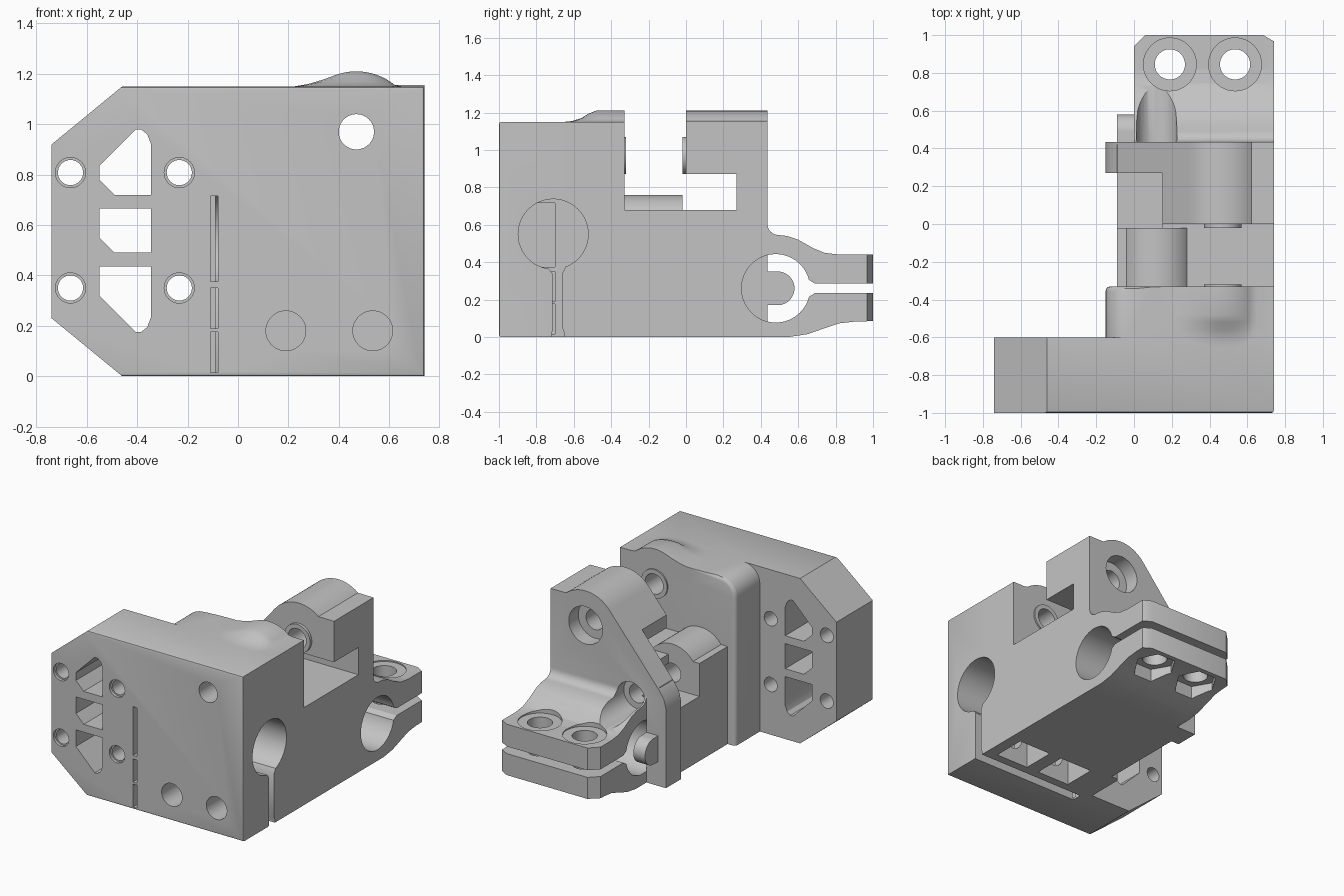
import bpy, bmesh
from math import cos, sin, radians, pi

old = bpy.data.objects.get("Cube")
if old:
    bpy.data.objects.remove(old, do_unlink=True)

grey = bpy.data.materials.new("plain grey")
grey.use_nodes = True
TONE = (0.55, 0.55, 0.55, 1)
grey.diffuse_color = TONE
grey.node_tree.nodes["Principled BSDF"].inputs["Base Color"].default_value = TONE


def place(axis, p, d):
    """Profile point p at depth d along the axis."""
    a, b = p
    return {"X": (d, a, b), "Y": (a, d, b), "Z": (a, b, d)}[axis]


def loft(name, rings):
    bm = bmesh.new()
    rows = [[bm.verts.new(c) for c in ring] for ring in rings]
    n = len(rows[0])
    for r, s in zip(rows, rows[1:]):
        for i in range(n):
            j = (i + 1) % n
            bm.faces.new((r[i], r[j], s[j], s[i]))
    bm.faces.new(rows[0][::-1])
    bm.faces.new(rows[-1])
    bmesh.ops.recalc_face_normals(bm, faces=bm.faces[:])
    me = bpy.data.meshes.new(name)
    bm.to_mesh(me)
    bm.free()
    me.materials.append(grey)
    ob = bpy.data.objects.new(name, me)
    bpy.context.collection.objects.link(ob)
    return ob


def prism(name, axis, pts, lo, hi):
    return loft(name, [[place(axis, p, d) for p in pts] for d in (lo, hi)])


def box(name, x, y, z):
    return prism(name, "Z", [(x[0], y[0]), (x[1], y[0]), (x[1], y[1]), (x[0], y[1])], *z)


def arc(c, r, a0, a1, n=16):
    return [(c[0] + r * cos(radians(a0 + (a1 - a0) * i / n)),
             c[1] + r * sin(radians(a0 + (a1 - a0) * i / n))) for i in range(n + 1)]


def rod(name, axis, c, r, lo, hi, n=48):
    return prism(name, axis, arc(c, r, 0, 360 - 360 / n, n - 1), lo, hi)


def bevel(ob, rule, width, segments=3):
    bm = bmesh.new()
    bm.from_mesh(ob.data)
    edges = [e for e in bm.edges if all(rule(v.co) for v in e.verts)]
    bmesh.ops.bevel(bm, geom=edges, offset=width, segments=segments, profile=0.5, affect="EDGES")
    bm.to_mesh(ob.data)
    bm.free()
    return ob


def combine(body, parts, mode):
    """Boolean each part into the body, then drop the helper."""
    bpy.context.view_layer.objects.active = body
    for p in parts:
        p.hide_render = True
        m = body.modifiers.new(p.name, "BOOLEAN")
        m.operation, m.solver, m.object = mode, "EXACT", p
        bpy.ops.object.modifier_apply(modifier=m.name)
        bpy.data.objects.remove(p, do_unlink=True)


BOLT, BOLT2 = (0.47, 0.97), (0.12, 0.56)
ROD1, ROD2 = (-0.71, 0.55), (0.48, 0.26)

# Front block with the cut-corner mounting flange
body = prism("mount_body", "Y", [(-0.74, 0.23), (-0.46, 0), (0.74, 0), (0.74, 1.15),
                                 (-0.46, 1.15), (-0.74, 0.92)], -1, -0.6)
bevel(body, lambda c: c.y < -0.99 and (c.x > 0.7 or c.z < 0.1 or c.z > 1.1), 0.012, 2)

# Rear part of the block, rounded on its open side
rear = prism("rear_block", "Y", [(-0.15, 0), (0.74, 0), (0.74, 1.15)]
             + arc((-0.03, 1.03), 0.12, 90, 180, 8), -0.62, -0.33)
bevel(rear, lambda c: c.y > -0.34 and c.x < 0.7, 0.025)

# Swelling over the tension bolt, fading out toward the front
crown = arc(BOLT, 0.24, 51, 108, 12) + [(0.34, 1.178), (0.28, 1.16), (0.21, 1.148)]
fade = [(-0.66, 0.02), (-0.61, 0.1), (-0.56, 0.35), (-0.52, 0.75), (-0.48, 1), (-0.33, 1)]
bump = loft("bolt_swelling", [[(0.2, y, 1.05), (0.66, y, 1.05), (0.66, y, 1.148)]
                              + [(x, y, 1.148 + f * (z - 1.148)) for x, z in crown]
                              for y, f in fade])

# Centre body, with the open pocket on its side
centre = box("centre_body", (-0.09, 0.74), (-0.4, 0.42), (0, 0.68))
combine(centre, [box("side_pocket", (-0.2, 0.15), (-0.02, 0.27), (0.45, 0.9))], "DIFFERENCE")
boss = rod("bolt_boss", "Y", BOLT2, 0.2, -0.36, -0.02)

# Back plate and the overhanging arm share a rounded crown
top = [(0.74, 1.155)] + arc(BOLT, 0.24, 51, 140)
plate = prism("back_plate", "Y", [(-0.15, 0), (0.74, 0)] + top
              + [(-0.1, 0.665), (-0.135, 0.61), (-0.15, 0.55)], 0.27, 0.435)
arm = prism("clamp_arm", "Y", [(0.15, 0.87), (0.74, 0.87)] + top + [(0.15, 0.962)], 0, 0.4)
washers = [rod("arm_washer", "Y", BOLT, 0.1, -0.02, 0.1),
           rod("block_washer", "Y", BOLT, 0.1, -0.4, -0.32)]

# Rear rod clamp with two ears
clamp = prism("rod_clamp", "X", [(0.3, 0), (0.55, 0), (0.65, 0.015), (0.75, 0.05), (0.82, 0.073),
                                 (0.9, 0.082), (1, 0.085), (1, 0.44), (0.82, 0.44), (0.74, 0.45),
                                 (0.68, 0.475), (0.6, 0.52), (0.54, 0.54)]
              + arc((0.495, 0.605), 0.06, 270, 180, 6) + [(0.3, 0.66)], 0, 0.74)
combine(clamp, [prism("ear_corner", "Z", p, -0.1, 1) for p in
                ([(-0.1, 0.84), (0.16, 1.1), (-0.1, 1.1)],
                 [(0.84, 0.91), (0.84, 1.1), (0.51, 1.1)])], "DIFFERENCE")
stop = rod("rod_stop", "X", (0.49, 0.26), 0.09, -0.09, 0)
stop_root = box("rod_stop_root", (-0.09, 0), (0.4, 0.49), (0.17, 0.35))

combine(body, [rear, bump, centre, boss, plate, arm, clamp, stop_root, stop] + washers, "UNION")

cuts = []
# Rod bores with their clamping slots
cuts += [rod("front_bore", "X", ROD1, 0.187, -0.09, 0.8, 64),
         rod("rear_bore", "X", ROD2, 0.183, 0, 0.8, 64),
         prism("front_slot", "X", [(-0.73, -0.1), (-0.65, -0.1), (-0.65, 0.02), (-0.662, 0.05),
                                   (-0.662, 0.34), (-0.63, 0.4), (-0.76, 0.4), (-0.715, 0.34),
                                   (-0.715, 0.03)], -0.09, 0.8),
         prism("rear_slot", "X", [(0.59, 0.37), (0.65, 0.31), (0.69, 0.285), (1.1, 0.285),
                                  (1.1, 0.235), (0.69, 0.235), (0.65, 0.21), (0.59, 0.15)],
               -0.0, 0.8)]
# Vertical relief slits in the front face
for lo, hi in ((0.015, 0.175), (0.19, 0.35), (0.375, 0.715)):
    cuts.append(box("relief_slit", (-0.11, -0.08), (-1.1, -0.7), (lo, hi)))

# Tension bolt bores
cuts += [rod("bolt_bore", "Y", BOLT, 0.07, -1.1, 0.6),
         rod("bolt_recess", "Y", BOLT, 0.13, 0.33, 0.6),
         rod("lower_bolt_bore", "Y", BOLT2, 0.065, -0.25, 0.6),
         rod("lower_bolt_recess", "Y", BOLT2, 0.108, 0.36, 1.1)]

# Front screws with square nut pockets, ear screws with hex nut recesses
for x in (0.19, 0.535):
    cuts += [rod("front_screw", "Y", (x, 0.18), 0.079, -1.1, -0.45),
             box("nut_pocket", (x - 0.125, x + 0.125), (-0.59, -0.36), (-0.1, 0.3)),
             rod("ear_screw", "Z", (x, 0.845), 0.08, -0.1, 0.8),
             rod("ear_spotface", "Z", (x, 0.845), 0.14, 0.432, 0.8),
             rod("ear_nut", "Z", (x, 0.845), 0.14, -0.1, 0.13, 6)]

# Flange screw holes with a shallow recess
for x in (-0.665, -0.233):
    for z in (0.35, 0.808):
        cuts += [rod("flange_screw", "Y", (x, z), 0.05, -1.1, -0.5, 32),
                 rod("flange_recess", "Y", (x, z), 0.06, -1.1, -0.98, 32)]

# Flange windows
windows = ([(-0.49, 0.72), (-0.345, 0.72), (-0.345, 0.92), (-0.36, 0.96), (-0.385, 0.98),
            (-0.405, 0.98), (-0.55, 0.835), (-0.55, 0.78)],
           [(-0.55, 0.665), (-0.55, 0.55), (-0.49, 0.49), (-0.345, 0.49), (-0.345, 0.665)],
           [(-0.55, 0.435), (-0.55, 0.32), (-0.405, 0.175), (-0.385, 0.175), (-0.36, 0.195),
            (-0.345, 0.235), (-0.345, 0.435)])
cuts += [prism("flange_window", "Y", w, -1.1, -0.5) for w in windows]
combine(body, cuts, "DIFFERENCE")

# Smooth the bores and keep the edges crisp
bpy.ops.object.select_all(action="DESELECT")
body.select_set(True)
bpy.context.view_layer.objects.active = body
bpy.ops.object.shade_smooth_by_angle(angle=radians(30))
